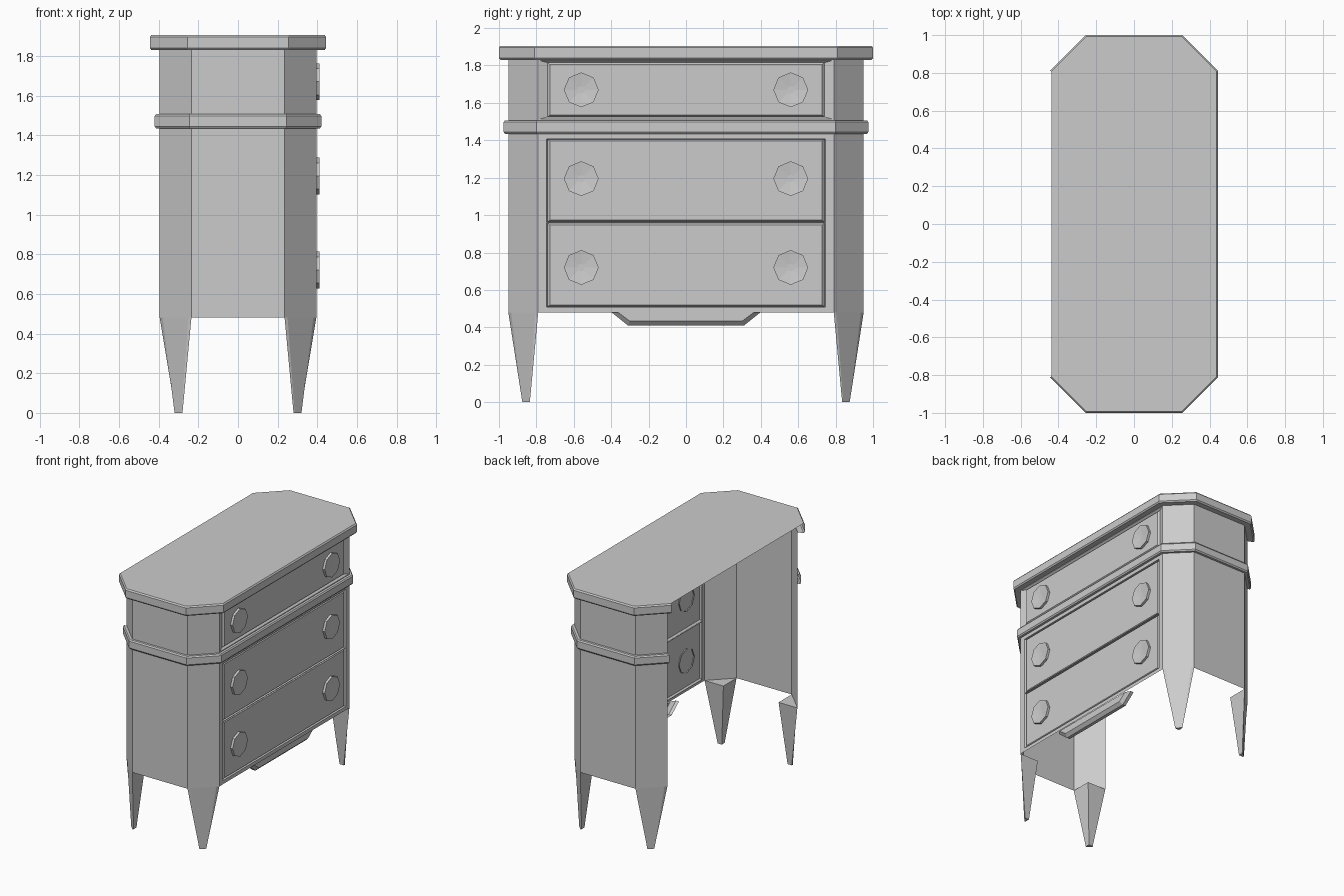
import bpy, bmesh
from math import cos, sin, pi

if "Cube" in bpy.data.objects:
    bpy.data.objects.remove(bpy.data.objects["Cube"])

FX = 0.395          # plane of the drawer fronts
T = 0.4142          # mitre factor of the chamfered corners


def make(name, verts, faces):
    me = bpy.data.meshes.new(name)
    me.from_pydata(verts, [], faces)
    bm = bmesh.new()
    bm.from_mesh(me)
    bmesh.ops.recalc_face_normals(bm, faces=bm.faces)
    bm.to_mesh(me)
    bm.free()
    ob = bpy.data.objects.new(name, me)
    bpy.context.collection.objects.link(ob)
    return ob


def outline(d):
    # chamfered plan outline, open along the back (-x), pushed out by d
    x, y, xi, yi = FX + d, 0.95 + d, 0.235 + d * T, 0.79 + d * T
    half = [(-x, -yi), (-xi, -y), (xi, -y), (x, -yi)]
    return half + [(a, -b) for a, b in reversed(half)]


def loft(name, rings, closed=False, cap_first=False, cap_last=False):
    n = len(rings[0])
    verts = [v for r in rings for v in r]
    faces = []
    for k in range(len(rings) - 1):
        for i in range(n if closed else n - 1):
            j = (i + 1) % n
            faces.append((k*n + i, k*n + j, (k+1)*n + j, (k+1)*n + i))
    if cap_first:
        faces.append(tuple(range(n))[::-1])
    if cap_last:
        faces.append(tuple(range((len(rings)-1)*n, len(rings)*n)))
    return make(name, verts, faces)


def moulding(name, profile, cap=False):
    rings = [[(x, y, z) for x, y in outline(d)] for d, z in profile]
    return loft(name, rings, cap_last=cap)


# table top and middle band
moulding("table_top", [(0, 1.83), (0.042, 1.83), (0.05, 1.84), (0.05, 1.895), (0.042, 1.905)], True)
moulding("middle_band", [(0, 1.435), (0.018, 1.435), (0.025, 1.445),
                         (0.025, 1.497), (0.018, 1.507), (0, 1.507)])

# end walls with chamfered corners
for s, side in ((1, "left"), (-1, "right")):
    rings = [[(x, s * y, z) for x, y in outline(0)[:4]] for z in (0.48, 1.84)]
    loft(side + "_end_wall", rings)


# drawer fronts: frame, groove and panel as nested rectangles
def rect(x, y, z0, z1):
    return [(x, -y, z0), (x, y, z0), (x, y, z1), (x, -y, z1)]


def drawer(name, z0, z1, o0, o1, oy, slope):
    rings = [rect(FX, 0.79, z0, z1), rect(FX, oy, o0 - slope, o1 + slope)]
    e = oy - 0.74
    rings += [rect(FX - 0.015, oy - e, o0, o1),
              rect(FX - 0.002, oy - e - 0.012, o0 + 0.01, o1 - 0.01)]
    loft(name, rings, closed=True, cap_last=True)


drawer("lower_drawer", 0.48, 0.96, 0.51, 0.957, 0.747, 0.002)
drawer("middle_drawer", 0.96, 1.47, 0.963, 1.405, 0.747, 0.002)
drawer("upper_drawer", 1.47, 1.84, 1.525, 1.815, 0.785, 0.012)

# octagonal dished knobs
for z in (0.72, 1.195, 1.67):
    for y in (-0.56, 0.56):
        rings = [[(x, y + r * cos(i * pi / 4), z + r * sin(i * pi / 4)) for i in range(8)]
                 for x, r in ((0.385, 0.093), (0.411, 0.093), (0.403, 0.02))]
        loft("knob", rings, closed=True, cap_last=True)

# tapered legs under each chamfered corner
top = [(0.255, 0.948), (0.235, 0.945), (0.235, 0.79), (0.39, 0.79), (0.393, 0.81)]
foot = [(0.286, 0.875), (0.28, 0.87), (0.28, 0.835), (0.315, 0.835), (0.32, 0.841)]
top[0], top[4] = (0.245, 0.94), (0.385, 0.80)
top[1], top[3] = (0.235, 0.948), (0.393, 0.79)
top = [(0.25, 0.935), (0.235, 0.95), (0.235, 0.79), (0.395, 0.79), (0.38, 0.805)]
for sx, nx in ((1, "front"), (-1, "back")):
    for sy, ny in ((1, "right"), (-1, "left")):
        rings = [[(sx * x, sy * y, z) for x, y in p] for p, z in ((foot, 0), (top, 0.48))]
        loft(f"{nx}_{ny}_leg", rings, closed=True, cap_first=True, cap_last=True)

# small shaped apron below the drawers
rings = []
for x, yt, yb, zb in ((0.34, 0.40, 0.31, 0.41), (0.365, 0.40, 0.31, 0.41), (0.388, 0.365, 0.30, 0.433)):
    rings.append([(x, -yt, 0.482), (x, -yb, zb), (x, yb, zb), (x, yt, 0.482)])
loft("apron", rings, cap_last=True)
